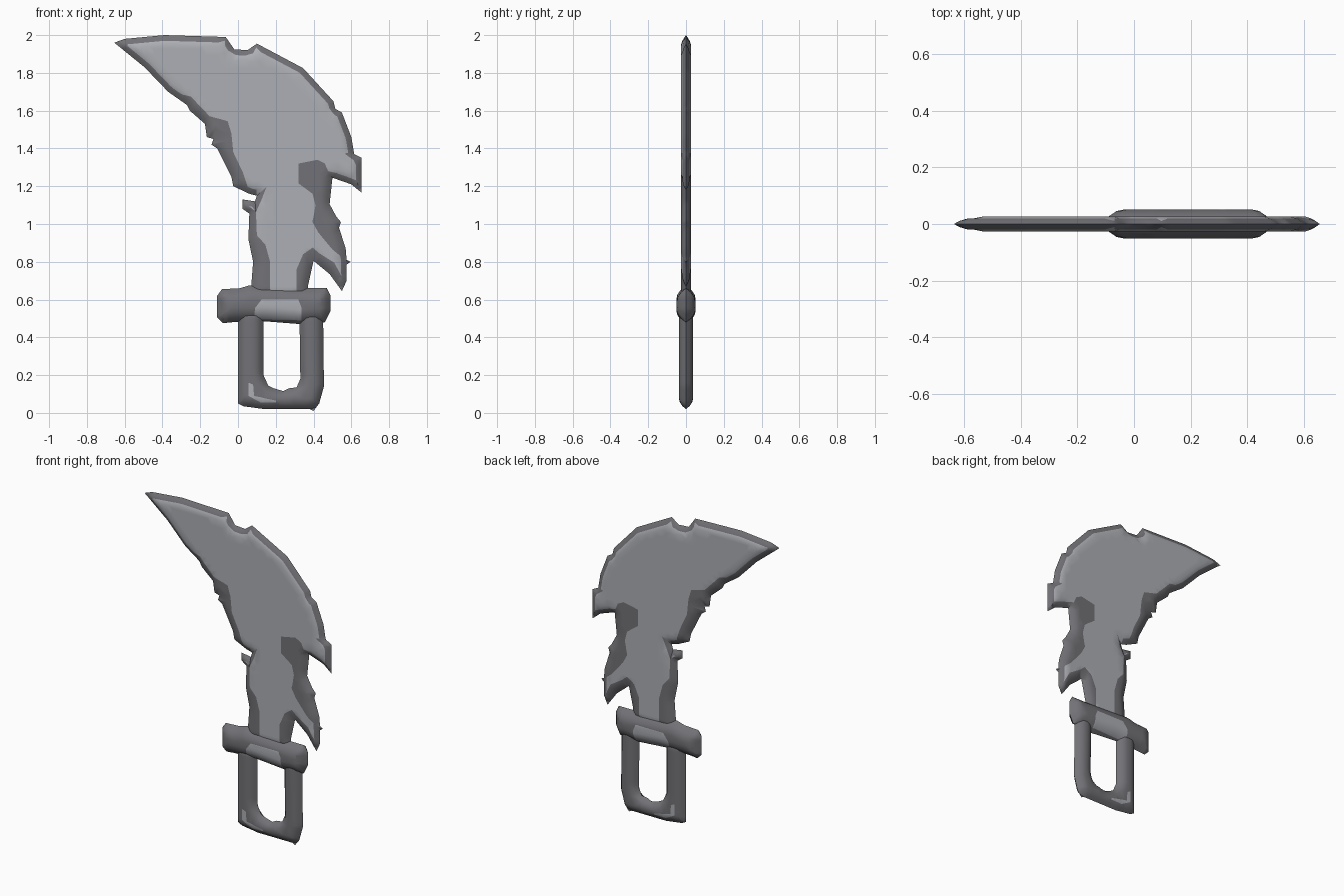
import bpy, bmesh
from mathutils import Vector
from mathutils.geometry import delaunay_2d_cdt, intersect_point_line

if "Cube" in bpy.data.objects:
    bpy.data.objects.remove(bpy.data.objects["Cube"])


def material(name, rgb):
    m = bpy.data.materials.new(name)
    m.diffuse_color = (*rgb, 1)
    m.use_nodes = True
    m.node_tree.nodes["Principled BSDF"].inputs["Base Color"].default_value = m.diffuse_color
    return m


LIGHT = material("pale steel", (0.42, 0.43, 0.46))
DARK = material("dark steel", (0.17, 0.17, 0.185))


def poly(flat):
    """Pairs in hundredths of a unit -> list of 2D points (x, z)."""
    return [Vector((flat[i] / 100, flat[i + 1] / 100)) for i in range(0, len(flat), 2)]


def resample(pts, step):
    out = []
    for a, b in zip(pts, pts[1:] + pts[:1]):
        n = max(1, round((b - a).length / step))
        out += [a.lerp(b, i / n) for i in range(n)]
    return out


def inside(p, pts):
    hit = False
    for a, b in zip(pts, pts[1:] + pts[:1]):
        if (a.y > p.y) != (b.y > p.y) and p.x < (b.x - a.x) * (p.y - a.y) / (b.y - a.y) + a.x:
            hit = not hit
    return hit


def edge_distance(p, pts):
    best = 9.0
    for a, b in zip(pts, pts[1:] + pts[:1]):
        d = b - a
        t = max(0, min(1, (p - a).dot(d) / d.length_squared))
        best = min(best, (a + d * t - p).length)
    return best


def pillow_plate(name, outline, half, width, power, patches, base, other, rim=0.0, step=0.025):
    """Plate from an outline, its two sides swelling from a thin edge to a flat face."""
    border = resample(outline, step)
    pts, edges = [], []

    def add_loop(loop):
        s = len(pts)
        pts.extend(loop)
        edges.extend((s + i, s + (i + 1) % len(loop)) for i in range(len(loop)))

    add_loop(border)
    for patch in patches:
        add_loop(resample(patch, step))
    # rows that follow the edge
    rows = [width * 0.3, width * 0.65, width]
    if rim:
        rows[1] = rim
    for a, b in zip(border, border[1:] + border[:1]):
        d = (b - a).normalized()
        for r in rows:
            for sgn in (1, -1):
                p = (a + b) / 2 + Vector((-d.y, d.x)) * r * sgn
                if inside(p, outline) and edge_distance(p, outline) > r - 0.001:
                    pts.append(p)
    # grid across the flat middle
    x0, x1 = min(p.x for p in outline), max(p.x for p in outline)
    z0, z1 = min(p.y for p in outline), max(p.y for p in outline)
    g = step * 1.4
    for i in range(int((x1 - x0) / g) + 1):
        for j in range(int((z1 - z0) / g) + 1):
            p = Vector((x0 + i * g, z0 + j * g))
            if inside(p, outline) and edge_distance(p, outline) > width + g * 0.4:
                pts.append(p)
    vs, _, fs, *_ = delaunay_2d_cdt(pts, edges, [], 0, 0.002)

    bm = bmesh.new()
    dist = [edge_distance(v, outline) for v in vs]
    front, back = [], []
    for v, d in zip(vs, dist):
        y = half * (1 - (1 - min(1, d / width)) ** power)
        f = bm.verts.new((v.x, -y, v.y))
        front.append(f)
        back.append(f if d < 0.002 else bm.verts.new((v.x, y, v.y)))
    for f in fs:
        c = sum((vs[i] for i in f), Vector((0, 0))) / len(f)
        if not inside(c, outline):
            continue
        painted = any(inside(c, q) for q in patches) or edge_distance(c, outline) < rim
        for ring in ([front[i] for i in f], [back[i] for i in reversed(f)]):
            if not bm.faces.get(ring):
                bm.faces.new(ring).material_index = int(painted)
    bmesh.ops.delete(bm, geom=[v for v in bm.verts if not v.link_faces], context='VERTS')
    me = bpy.data.meshes.new(name)
    bm.to_mesh(me)
    bm.free()
    me.materials.append(base)
    me.materials.append(other)
    ob = bpy.data.objects.new(name, me)
    bpy.context.collection.objects.link(ob)
    bpy.ops.object.select_all(action='DESELECT')
    ob.select_set(True)
    bpy.context.view_layer.objects.active = ob
    bpy.ops.object.shade_smooth_by_angle(angle=0.7)
    return ob


# Curved blade with hooks on the back and a chipped inner edge
blade = poly([-65.5, 196, -60, 198, -39, 200, -6.5, 199, -2, 192.5, 5, 192, 10, 195.5, 34.5, 182.5,
              50.5, 165, 51.5, 161, 55, 159, 60, 146, 61.5, 137, 65.5, 135, 65.5, 116.5, 60, 121,
              50, 124.5, 48.5, 110.5, 52, 104, 54.5, 101, 53.5, 98, 57, 87, 57.5, 81, 59.5, 80, 57.5, 78.5,
              57.5, 70, 55, 64.5, 48.5, 73.5, 40, 80.5, 37, 67, 37, 60, 7, 60, 7, 67, 8, 80,
              5.5, 92, 6, 105.5, 2.5, 108, 2.5, 113, 9, 112, 10, 115, 6, 116, -2.5, 120, -3.5, 125,
              -11, 140, -14, 142, -13, 145, -16.5, 146, -17.5, 153, -25.5, 160, -27, 163, -37, 170, -49.5, 183])
# Worn dark areas: inner edge, upper hook, lower hook
inner_wear = poly([-49, 180, -36, 170, -25, 167.5, -15, 157, -5.5, 154.5, -3.5, 148, -2.5, 138, 2.5, 127.5,
                   6, 117, 2, 112, 9.5, 106.5, 10, 94, 14.5, 89, 17, 80, 17, 58, 0, 58, 0, 112, -15, 135, -30, 158])
back_wear = poly([32, 132, 42, 134, 46, 132, 48.5, 126, 56, 123, 66, 120, 67, 112, 55, 110, 60, 90, 58, 80,
                  50, 86.5, 42.5, 95.5, 39.5, 101, 41, 110, 39.5, 116, 32, 121.5])
hook_wear = poly([31, 58, 31, 76, 34.5, 84, 39.5, 87.5, 43, 84.5, 51, 79.5, 55, 72, 57, 62, 45, 60])
pillow_plate("blade", blade, 0.026, 0.05, 1.5, [inner_wear, back_wear, hook_wear], LIGHT, DARK, rim=0.03)

# Crossguard with a worn bright patch
guard = poly([-11, 62, -8.5, 65.5, 1, 66, 6, 67.5, 39, 66, 47, 66, 49, 62, 49, 54, 46, 48,
              33, 47, 14, 48.5, -3, 48, -8, 47.5, -11, 50.5])
guard_patch = poly([8.5, 49.5, 9, 55.5, 12.5, 60, 32, 60, 33.5, 56, 33.5, 49])
pillow_plate("crossguard", guard, 0.051, 0.075, 2.2, [guard_patch], DARK, LIGHT)

# Open loop handle
handle = poly([0, 56, 0, 5, 3, 3.5, 14, 2, 38, 2, 40, 1, 43, 5, 45.5, 14, 45, 56,
               32.5, 56, 33, 18, 31, 13.5, 27, 13, 24, 11.5, 19, 13, 16, 14.5, 13.5, 20, 13.5, 56])
handle_patch = poly([5.5, 16, 8, 15, 8.5, 9, 20, 6.5, 20, 5.5, 12, 5.5, 5.5, 9])
pillow_plate("handle_loop", handle, 0.036, 0.055, 2.2, [handle_patch], DARK, LIGHT)
